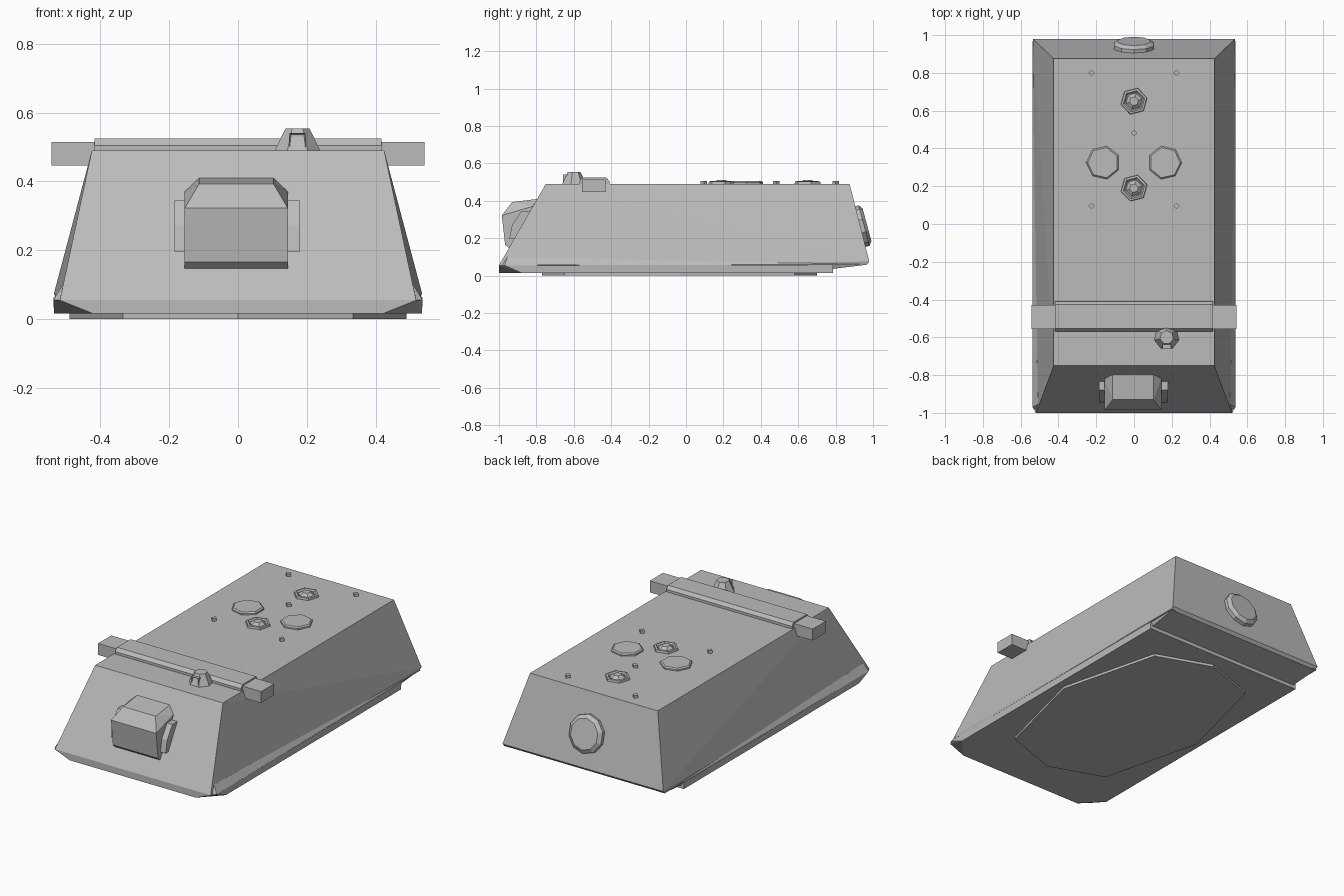
import bpy
import bmesh
import math
from mathutils import Vector, Matrix

if "Cube" in bpy.data.objects:
    bpy.data.objects.remove(bpy.data.objects["Cube"])

grey = bpy.data.materials.new("armour grey")
grey.use_nodes = True
GREY = (0.5, 0.5, 0.5, 1)
grey.diffuse_color = GREY
grey.node_tree.nodes["Principled BSDF"].inputs["Base Color"].default_value = GREY


def finish(name, bm):
    bmesh.ops.recalc_face_normals(bm, faces=bm.faces)
    mesh = bpy.data.meshes.new(name)
    bm.to_mesh(mesh)
    bm.free()
    mesh.materials.append(grey)
    obj = bpy.data.objects.new(name, mesh)
    bpy.context.collection.objects.link(obj)
    return obj


def solid(name, points):
    """Convex flat-faced solid around the points."""
    bm = bmesh.new()
    for p in points:
        bm.verts.new(p)
    res = bmesh.ops.convex_hull(bm, input=bm.verts)
    loose = [v for v in bm.verts if not v.link_faces]
    bmesh.ops.delete(bm, geom=loose, context='VERTS')
    bmesh.ops.dissolve_limit(bm, angle_limit=0.01, verts=bm.verts, edges=bm.edges)
    return finish(name, bm)


def both(points):
    return [(s * x, y, z) for x, y, z in points for s in (1, -1)]


def bar(name, x0, x1, profile):
    return solid(name, [(x, y, z) for y, z in profile for x in (x0, x1)])


def disc(name, centre, sides, levels, turn=0.0, normal=(0, 0, 1)):
    """Stack of rings given as (radius, height), capped at the last ring."""
    bm = bmesh.new()
    rings = []
    for r, h in levels:
        rings.append([bm.verts.new((r * math.cos(turn + math.tau * i / sides),
                                    r * math.sin(turn + math.tau * i / sides), h))
                      for i in range(sides)])
    for a, b in zip(rings, rings[1:]):
        for i in range(sides):
            j = (i + 1) % sides
            bm.faces.new((a[i], a[j], b[j], b[i]))
    bm.faces.new(rings[0])
    bm.faces.new(rings[-1])
    rot = Vector((0, 0, 1)).rotation_difference(Vector(normal)).to_matrix().to_4x4()
    bm.transform(Matrix.Translation(centre) @ rot)
    return finish(name, bm)


DECK = 0.49

# Sloped hull and its lower flare
solid("hull", both([(0.425, -0.75, DECK), (0.425, 0.875, DECK),
                    (0.518, -1, 0.055), (0.535, 0.98, 0.075),
                    (0.53, 0.965, 0.058), (0.52, 0.785, 0.036), (0.518, -0.9, 0.04)]))
for side, s in (("left", 1), ("right", -1)):
    solid(side + "_flare", [(s * 0.509, -0.955, 0.1), (s * 0.537, -0.97, 0.055),
                            (s * 0.5, -0.995, 0.055), (s * 0.537, 0.97, 0.06),
                            (s * 0.5, 0.97, 0.06)])

# Floor slab with cut front corners, and the belly plate
solid("floor_slab", both([(0.42, -1, 0.015), (0.535, -0.88, 0.015), (0.535, 0.785, 0.015),
                          (0.52, -1, 0.055), (0.537, -0.97, 0.055), (0.537, 0.785, 0.057)]))
solid("belly_plate", both([(x, y - 0.035, z) for z in (0, 0.02)
                           for x, y in ((0, 0.735), (0.335, 0.615), (0.49, 0),
                                        (0.335, -0.615), (0, -0.735))]))

# Front housing with side ears
housing = both([(0.15, -0.985, 0.322), (0.15, -0.967, 0.165), (0.15, -0.945, 0.145),
                (0.108, -0.93, 0.393), (0.108, -0.795, 0.41), (0.15, -0.82, 0.37),
                (0.15, -0.8, 0.3), (0.15, -0.9, 0.145)])
solid("front_housing", [(x - 0.005, y, z) for x, y, z in housing])
EAR = [(-0.945, 0.195), (-0.93, 0.27), (-0.88, 0.345), (-0.82, 0.345), (-0.9, 0.195)]
bar("left_ear", 0.12, 0.18, EAR)
bar("right_ear", -0.185, -0.12, EAR)

# Cross beam with overhanging end boxes
bar("cross_beam", -0.418, 0.418, [(-0.57, 0.48), (-0.57, 0.505), (-0.553, 0.524),
                                  (-0.425, 0.524), (-0.41, 0.505), (-0.41, 0.48)])
END = [(y, z) for y in (-0.555, -0.43) for z in (0.446, 0.515)]
bar("left_beam_end", 0.415, 0.542, END)
bar("right_beam_end", -0.542, -0.415, END)

# Periscope: faceted hood and a recessed window
disc("periscope_hood", (0.173, -0.6, DECK), 7,
     [(0.069, -0.01), (0.066, 0.003), (0.036, 0.064)], turn=math.pi / 2)
bm = bmesh.new()
bmesh.ops.create_cube(bm, size=1, matrix=Matrix.Translation((0.173, -0.63, 0.518))
                      @ Matrix.Diagonal((0.046, 0.056, 0.044, 1)))
window = [f for f in bm.faces if f.normal.y < -0.9]
bmesh.ops.inset_region(bm, faces=window, thickness=0.005)
bmesh.ops.translate(bm, verts=window[0].verts, vec=(0, 0.015, 0))
finish("periscope_window", bm)

# Round hatches, vents and pegs on the deck
for side, s in (("left", 1), ("right", -1)):
    disc(side + "_hatch", (s * 0.163, 0.325, DECK), 7, [(0.09, -0.01), (0.09, 0.008), (0.082, 0.015)],
         turn=math.pi / 2 + s * 0.22)
for name, y in (("rear_vent", 0.65), ("middle_vent", 0.19)):
    disc(name, (0, y, DECK), 6, [(0.074, -0.01), (0.07, 0.013), (0.058, 0.015),
                                 (0.05, 0.006), (0.044, 0.006), (0.024, 0.021)], turn=0.25)
for i, (x, y) in enumerate([(0.225, 0.8), (-0.225, 0.8), (0.225, 0.095), (-0.225, 0.095), (0, 0.482)]):
    disc(f"deck_peg_{i + 1}", (x, y, DECK), 4, [(0.017, -0.01), (0.017, 0.016)])

# Round cover on the back plate
disc("rear_cover", (0, 0.931, 0.262), 10, [(0.112, -0.01), (0.112, 0.022), (0.09, 0.038)],
     turn=math.pi / 10, normal=(0, 0.966, 0.26))
